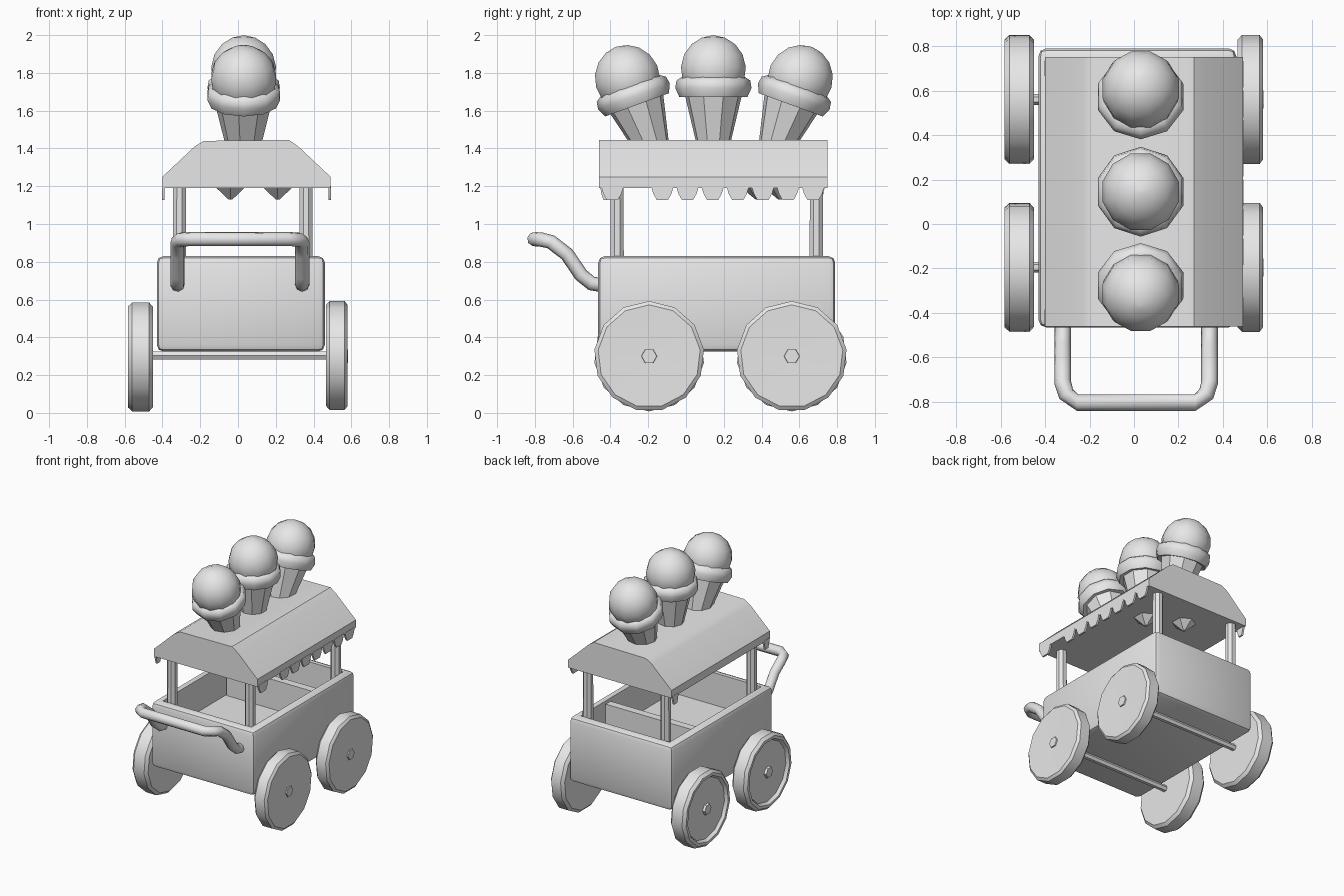
import bpy, bmesh, math
from mathutils import Matrix, Vector

if "Cube" in bpy.data.objects:
    bpy.data.objects.remove(bpy.data.objects["Cube"])

grey = bpy.data.materials.new("plain grey")
grey.diffuse_color = (0.8, 0.8, 0.8, 1)
grey.use_nodes = True
grey.node_tree.nodes["Principled BSDF"].inputs["Base Color"].default_value = grey.diffuse_color


def finish(name, bm, angle=32, bevel=0, segments=2):
    bmesh.ops.recalc_face_normals(bm, faces=bm.faces)
    mesh = bpy.data.meshes.new(name)
    bm.to_mesh(mesh)
    bm.free()
    ob = bpy.data.objects.new(name, mesh)
    bpy.context.collection.objects.link(ob)
    mesh.materials.append(grey)
    if bevel:
        mod = ob.modifiers.new("soft edges", 'BEVEL')
        mod.width, mod.segments, mod.limit_method = bevel, segments, 'ANGLE'
    bpy.ops.object.select_all(action='DESELECT')
    ob.select_set(True)
    bpy.context.view_layer.objects.active = ob
    bpy.ops.object.shade_smooth_by_angle(angle=math.radians(angle))
    return ob


def box_mesh(lo, hi):
    bm = bmesh.new()
    lo, hi = Vector(lo), Vector(hi)
    bmesh.ops.create_cube(bm, size=1, matrix=Matrix.Translation((lo + hi) / 2)
                          @ Matrix.Diagonal((*(hi - lo), 1)))
    return bm


def lathe(name, profile, sides, matrix, angle=32):
    """Spin (radius, height) points about local z, closing both ends."""
    bm = bmesh.new()
    rings = []
    for r, z in profile:
        rings.append([bm.verts.new(matrix @ Vector((r * math.cos(a), r * math.sin(a), z)))
                      for a in (2 * math.pi * (i + 0.5) / sides for i in range(sides))])
    for a, b in zip(rings, rings[1:]):
        for i in range(sides):
            j = (i + 1) % sides
            bm.faces.new((a[i], a[j], b[j], b[i]))
    bm.faces.new(rings[0])
    bm.faces.new(rings[-1])
    return finish(name, bm, angle)


def prism(name, outline, axis, a, b):
    """Extrude a flat outline along x (outline is y, z) or y (outline is x, z)."""
    bm = bmesh.new()
    place = (lambda p, d: (d, p[0], p[1])) if axis == 'x' else (lambda p, d: (p[0], d, p[1]))
    f = bm.faces.new([bm.verts.new(place(p, a)) for p in outline])
    ext = bmesh.ops.extrude_face_region(bm, geom=[f])
    shift = Vector((b - a, 0, 0)) if axis == 'x' else Vector((0, b - a, 0))
    bmesh.ops.translate(bm, vec=shift, verts=[v for v in ext['geom'] if isinstance(v, bmesh.types.BMVert)])
    return finish(name, bm)


# Cart body: rounded box with an open bin sunk into its top
bm = box_mesh((-0.43, -0.465, 0.325), (0.46, 0.79, 0.83))
bm.faces.ensure_lookup_table()
top = max(bm.faces, key=lambda f: f.calc_center_median().z)
bmesh.ops.inset_region(bm, faces=[top], thickness=0.09)
ext = bmesh.ops.extrude_face_region(bm, geom=[top])
bmesh.ops.translate(bm, vec=(0, 0, -0.25), verts=[v for v in ext['geom'] if isinstance(v, bmesh.types.BMVert)])
bmesh.ops.delete(bm, geom=[top], context='FACES_ONLY')
outer = [e for e in bm.edges if all(
    abs(abs(v.co.x - 0.015) - 0.445) < 0.01 and v.co.z > 0.3 for v in e.verts)
    or all(min(abs(v.co.y + 0.465), abs(v.co.y - 0.79)) < 0.01 for v in e.verts)]
bmesh.ops.bevel(bm, geom=outer, offset=0.035, segments=2, profile=0.5, affect='EDGES')
finish("cart_body", bm)
finish("bin_divider", box_mesh((-0.36, 0.37, 0.56), (0.39, 0.43, 0.81)))

# Roof: sloped prism with soft shoulders
roof = [(-0.40, 1.19), (-0.40, 1.25), (-0.23, 1.41), (-0.18, 1.44), (0.27, 1.445),
        (0.32, 1.41), (0.49, 1.25), (0.49, 1.19)]
prism("roof", roof, 'y', -0.46, 0.75)

# Awning flaps along the right edge and at the left corners
flaps = [(1, -0.39)] + [(1, -0.125 + 0.133 * i) for i in range(7)] + [(-1, -0.42), (-1, 0.70)]
for side, y in flaps:
    w = 0.06 if side > 0 else 0.035
    outline = [(y - w, 1.2), (y + w, 1.2), (y + w * 0.8, 1.16), (y + w * 0.5, 1.128),
               (y - w * 0.5, 1.128), (y - w * 0.8, 1.16)]
    x = 0.478 if side > 0 else -0.402
    prism("awning_flap", outline, 'x', x, x + 0.014)

# Cone points poking below the roof
for x, y in ((-0.04, 0.50), (0.21, 0.38)):
    lathe("cone_point", [(0.085, 1.19), (0.055, 1.165), (0.012, 1.13)], 6,
          Matrix.Translation((x, y, 0)))

# Roof posts
for x in (-0.31, 0.36):
    for y in (-0.365, 0.69):
        lathe("roof_post", [(0.039, 0.70), (0.037, 1.20)], 8, Matrix.Translation((x, y, 0)))

# Push handle: bent tube
half = [(0.33, -0.43, 0.675), (0.33, -0.50, 0.685), (0.33, -0.555, 0.73), (0.33, -0.63, 0.84),
        (0.33, -0.715, 0.905), (0.315, -0.765, 0.917), (0.265, -0.803, 0.92)]
path = half + [(-x, y, z) for x, y, z in reversed(half)]
bm = bmesh.new()
pts = [Vector((x + 0.01, y, z)) for x, y, z in path]
rings = []
side = Vector((1, 0, 0))
for i, p in enumerate(pts):
    t = (pts[min(i + 1, len(pts) - 1)] - pts[max(i - 1, 0)]).normalized()
    side = (side - t * side.dot(t)).normalized()
    up = t.cross(side)
    rings.append([bm.verts.new(p + 0.038 * (side * math.cos(k * math.pi / 4)
                                            + up * math.sin(k * math.pi / 4))) for k in range(8)])
for a, b in zip(rings, rings[1:]):
    for k in range(8):
        bm.faces.new((a[k], a[(k + 1) % 8], b[(k + 1) % 8], b[k]))
bm.faces.new(rings[0])
bm.faces.new(rings[-1])
finish("push_handle", bm, 50)

# Wheels with hubs, and axles under the body
right_wheel = [(0.27, 0.465), (0.292, 0.485), (0.292, 0.565), (0.272, 0.58), (0.05, 0.575)]
left_wheel = [(0.27, 0.45), (0.292, 0.47), (0.292, 0.56), (0.272, 0.582), (0.25, 0.582),
              (0.235, 0.56), (0.05, 0.565)]
for y in (-0.195, 0.56):
    for side, profile in ((1, right_wheel), (-1, left_wheel)):
        m = Matrix.Translation((0, y, 0.3)) @ Matrix.Rotation(side * math.pi / 2, 4, 'Y')
        lathe("wheel", profile, 13, m)
        lathe("wheel_hub", [(0.048, 0.55), (0.04, 0.583)], 6, m)
    lathe("axle", [(0.024, -0.5), (0.024, 0.5)], 6,
          Matrix.Translation((0, y, 0.303)) @ Matrix.Rotation(math.pi / 2, 4, 'Y'))

# Ice creams: cone, melted rim and round scoop, the outer two leaning away
for y, z, lean in ((-0.31, 1.77, 20), (0.145, 1.82, 0), (0.605, 1.77, -20)):
    m = Matrix.Translation((0.03, y, z)) @ Matrix.Rotation(math.radians(lean), 4, 'X')
    lathe("cone", [(0.085, -0.42), (0.155, -0.13)], 9, m)
    lathe("scoop_rim", [(0.14, -0.14), (0.18, -0.148), (0.202, -0.10), (0.195, -0.06), (0.165, -0.04)],
          10, m, 50)
    ball = [(0.178 * math.cos(a), 0.178 * math.sin(a))
            for a in (math.radians(d) for d in (-40, -18, 4, 26, 48, 69, 87))]
    lathe("scoop", ball, 12, m, 40)
